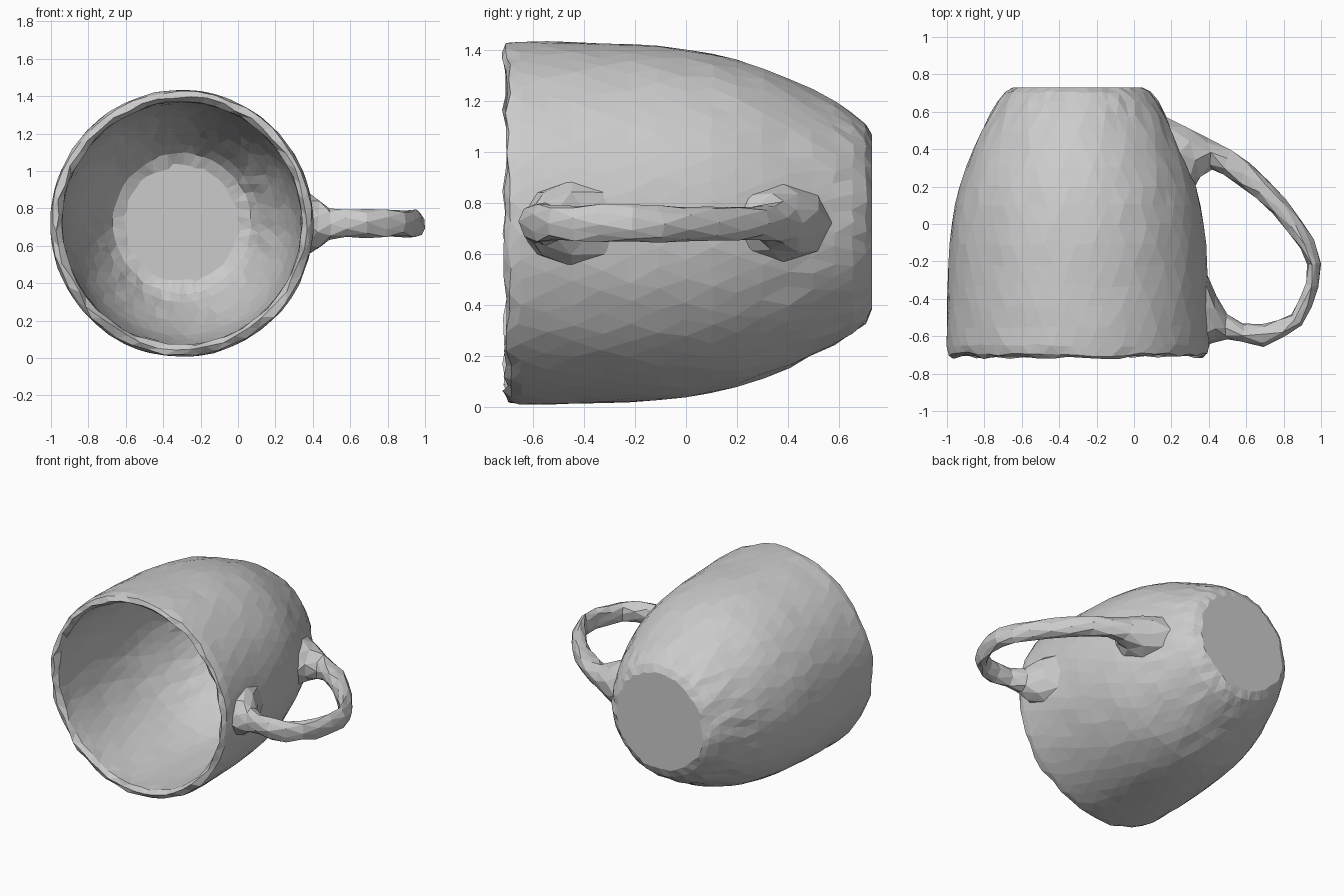
import bpy, bmesh, math, random
from mathutils import Vector

random.seed(4)
CX, CZ = -0.30, 0.72          # mug axis runs along y through this point


def jit(a):
    return random.uniform(-a, a)


def finish(bm, name):
    bmesh.ops.recalc_face_normals(bm, faces=bm.faces)
    mesh = bpy.data.meshes.new(name)
    bm.to_mesh(mesh)
    bm.free()
    obj = bpy.data.objects.new(name, mesh)
    bpy.context.collection.objects.link(obj)
    return obj


def skin(bm, rings):
    """Join staggered rings with triangles (odd rings are half a step ahead)."""
    n = len(rings[0])
    for i in range(len(rings) - 1):
        a, b = rings[i], rings[i + 1]
        for k in range(n):
            m = (k + 1) % n
            if i % 2 == 0:
                tris = ((a[k], a[m], b[k]), (a[m], b[m], b[k]))
            else:
                tris = ((a[k], b[m], b[k]), (a[k], a[m], b[m]))
            for t in tris:
                bm.faces.new(t)


# Mug body: (y, radius, radial jitter, y jitter), outer base -> rim -> inner floor
S, R = 0.003, 0.010
profile = [
    (0.73, 0.345, 0.012, 0), (0.705, 0.39, 0.006, 0.006), (0.65, 0.435, S, R),
    (0.58, 0.478, S, R), (0.49, 0.523, S, R), (0.40, 0.567, S, R),
    (0.30, 0.608, S, R), (0.20, 0.643, S, R), (0.10, 0.667, S, R),
    (0.00, 0.683, S, R), (-0.11, 0.695, S, R), (-0.22, 0.702, S, R),
    (-0.33, 0.707, S, R), (-0.44, 0.711, S, R), (-0.55, 0.713, S, R),
    (-0.65, 0.714, S, R), (-0.695, 0.705, 0.006, 0.014),
    (-0.71, 0.675, 0.012, 0.012), (-0.68, 0.65, 0.006, 0.012),
    (-0.60, 0.65, S, R), (-0.45, 0.648, S, R), (-0.30, 0.643, S, R),
    (-0.15, 0.633, S, R), (0.00, 0.617, S, R), (0.12, 0.597, S, R),
    (0.24, 0.563, S, R), (0.36, 0.52, S, R), (0.47, 0.47, S, R),
    (0.57, 0.42, S, R), (0.63, 0.375, 0.006, 0.006), (0.66, 0.31, 0.012, 0),
]
N = 48
bm = bmesh.new()
rings = []
for i, (y, r, jr, jy) in enumerate(profile):
    ring = []
    for k in range(N):
        t = 2 * math.pi * (k + 0.5 * (i % 2) + jit(0.15)) / N
        rr = r + jit(jr)
        ring.append(bm.verts.new((CX + 0.985 * rr * math.cos(t), y + jit(jy),
                                  CZ + rr * math.sin(t))))
    rings.append(ring)
skin(bm, rings)
bm.faces.new(rings[0])
bm.faces.new(rings[-1])
finish(bm, "mug_body")

# Handle: (outer x, outer y, inner x, inner y, half height), flared into the wall
sections = [
    (0.165, 0.57, 0.315, 0.19, 0.15), (0.27, 0.525, 0.355, 0.25, 0.115),
    (0.40, 0.46, 0.41, 0.295, 0.08), (0.51, 0.40, 0.48, 0.265, 0.07),
    (0.62, 0.325, 0.57, 0.205, 0.068), (0.72, 0.235, 0.655, 0.13, 0.068),
    (0.81, 0.13, 0.74, 0.05, 0.068), (0.89, 0.02, 0.82, -0.04, 0.068),
    (0.955, -0.09, 0.885, -0.13, 0.068), (1.0, -0.21, 0.925, -0.22, 0.07),
    (0.985, -0.34, 0.915, -0.32, 0.07), (0.95, -0.45, 0.88, -0.41, 0.07),
    (0.89, -0.545, 0.84, -0.485, 0.07), (0.80, -0.61, 0.775, -0.52, 0.07),
    (0.69, -0.648, 0.69, -0.54, 0.07), (0.58, -0.635, 0.585, -0.535, 0.07),
    (0.49, -0.62, 0.50, -0.49, 0.085), (0.43, -0.635, 0.435, -0.38, 0.125),
    (0.365, -0.65, 0.375, -0.24, 0.165),
]
M = 8
bm = bmesh.new()
rings = []
for i, (ox, oy, ix, iy, h) in enumerate(sections):
    o, q = Vector((ox, oy, CZ)), Vector((ix, iy, CZ))
    mid, half = (o + q) / 2, (o - q) / 2
    end = i in (0, len(sections) - 1)
    ring = []
    for k in range(M):
        t = 2 * math.pi * (k + 0.5 * (i % 2)) / M
        # slightly squared oval section
        p = mid + half * 1.03 * math.cos(t) + Vector((0, 0, h * 1.03 * math.sin(t)))
        if not end:
            p += Vector((jit(0.008), jit(0.008), jit(0.008)))
        p.x = min(p.x, 1.0)
        ring.append(bm.verts.new(p))
    rings.append(ring)
skin(bm, rings)
bm.faces.new(rings[0])
bm.faces.new(rings[-1])
finish(bm, "handle")
